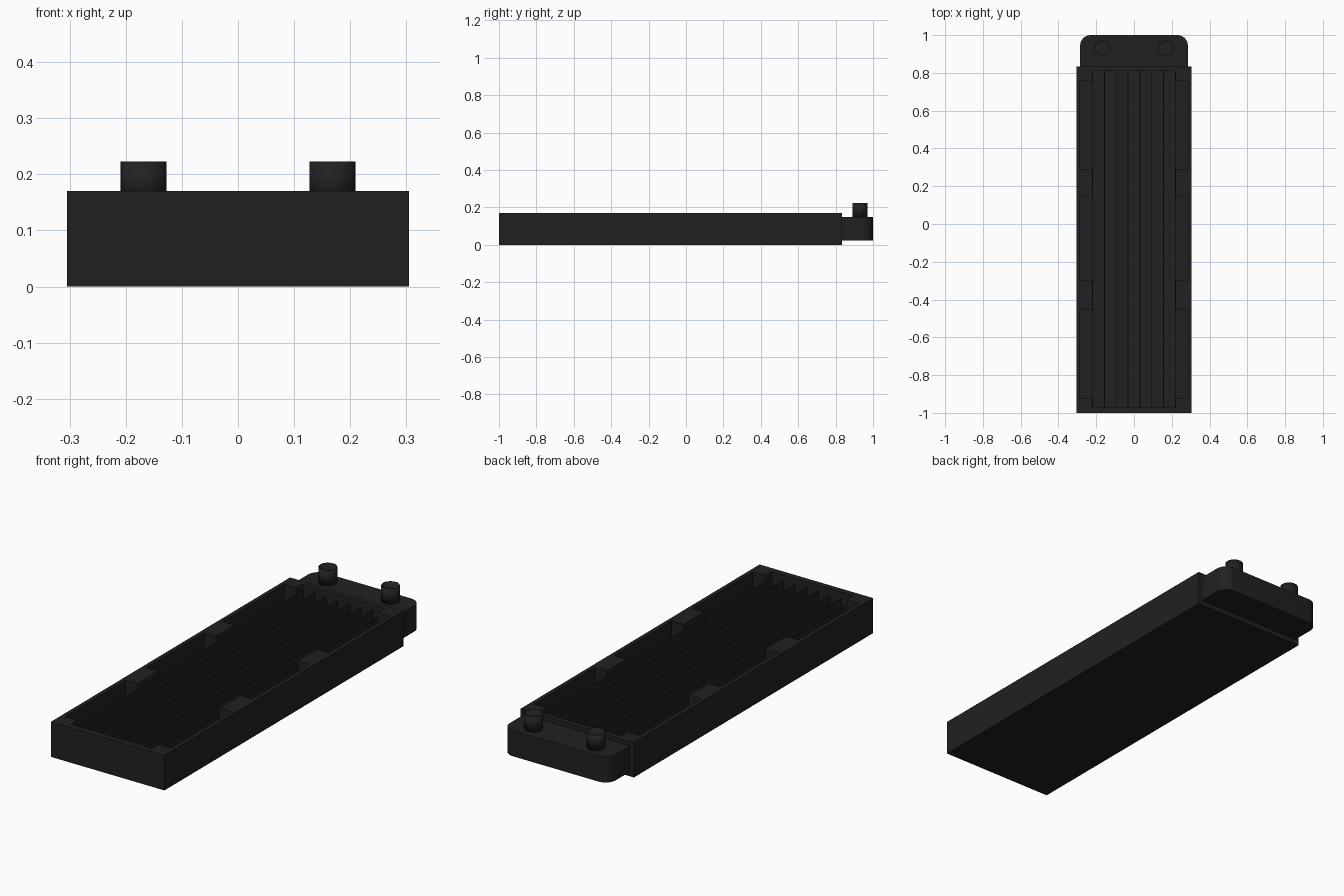
import bpy, bmesh, math

if "Cube" in bpy.data.objects:
    bpy.data.objects.remove(bpy.data.objects["Cube"])

mat = bpy.data.materials.new("dark_grey")
mat.diffuse_color = (0.015, 0.015, 0.015, 1)
mat.use_nodes = True
mat.node_tree.nodes["Principled BSDF"].inputs["Base Color"].default_value = mat.diffuse_color


def add_object(name, bm):
    bmesh.ops.recalc_face_normals(bm, faces=bm.faces[:])
    mesh = bpy.data.meshes.new(name)
    bm.to_mesh(mesh)
    bm.free()
    mesh.materials.append(mat)
    ob = bpy.data.objects.new(name, mesh)
    bpy.context.collection.objects.link(ob)
    return ob


def prism(name, outline, z0, z1):
    """Extrude an xy outline from z0 to z1."""
    bm = bmesh.new()
    face = bm.faces.new([bm.verts.new((x, y, z0)) for x, y in outline])
    ext = bmesh.ops.extrude_face_region(bm, geom=[face])
    for v in ext["geom"]:
        if isinstance(v, bmesh.types.BMVert):
            v.co.z = z1
    return add_object(name, bm)


def box(name, x0, x1, y0, y1, z0, z1):
    return prism(name, [(x0, y0), (x1, y0), (x1, y1), (x0, y1)], z0, z1)


def smooth(ob):
    bpy.ops.object.select_all(action='DESELECT')
    ob.select_set(True)
    bpy.context.view_layer.objects.active = ob
    bpy.ops.object.shade_smooth_by_angle(angle=math.radians(30))


TOP, FIN_TOP, FLOOR = 0.17, 0.142, 0.02
Y0, Y1 = -0.97, 0.81

# Radiator frame
frame = box("radiator_frame", -0.305, 0.305, -1, 0.835, 0, TOP)


def cut(name, *size):
    cutter = box(name, *size)
    cutter.hide_render = True
    cutter.hide_set(True)
    mod = frame.modifiers.new(name, 'BOOLEAN')
    mod.operation = 'DIFFERENCE'
    mod.solver = 'EXACT'
    mod.object = cutter


# Central channel, and side pockets that leave mounting pads between them
cut("channel_cutter", -0.22, 0.22, Y0, Y1, FLOOR, 0.3)
for i, (a, b) in enumerate([(-0.92, -0.455), (-0.297, 0.145), (0.29, 0.76)]):
    cut(f"pocket_cutter_{i + 1}", -0.285, 0.285, a, b, FLOOR, 0.31)

# Long thin cooling fins, the outer two along the edges of the pads
for i in range(8):
    x = (i - 3.5) * 0.436 / 7
    box(f"cooling_fin_{i + 1}", x - 0.002, x + 0.002, Y0, Y1, FLOOR, FIN_TOP)

# End tank with rounded outer corners
r, hw = 0.055, 0.285
outline = [(-hw, 0.835), (hw, 0.835)]
for cx, start in ((hw - r, 0), (-hw + r, 90)):
    for k in range(9):
        t = math.radians(start + k * 90 / 8)
        outline.append((cx + r * math.cos(t), 1 - r + r * math.sin(t)))
smooth(prism("end_tank", outline, 0.023, 0.148))

# Two open hose ports with a thin wall
for side, x in (("left", -0.168), ("right", 0.168)):
    bm = bmesh.new()
    bmesh.ops.create_cone(bm, cap_ends=False, segments=32, radius1=0.041,
                          radius2=0.041, depth=0.075)
    bmesh.ops.translate(bm, verts=bm.verts, vec=(x, 0.93, 0.1855))
    port = add_object(f"hose_port_{side}", bm)
    smooth(port)
    wall = port.modifiers.new("wall", 'SOLIDIFY')
    wall.thickness = 0.003
    wall.offset = -1
